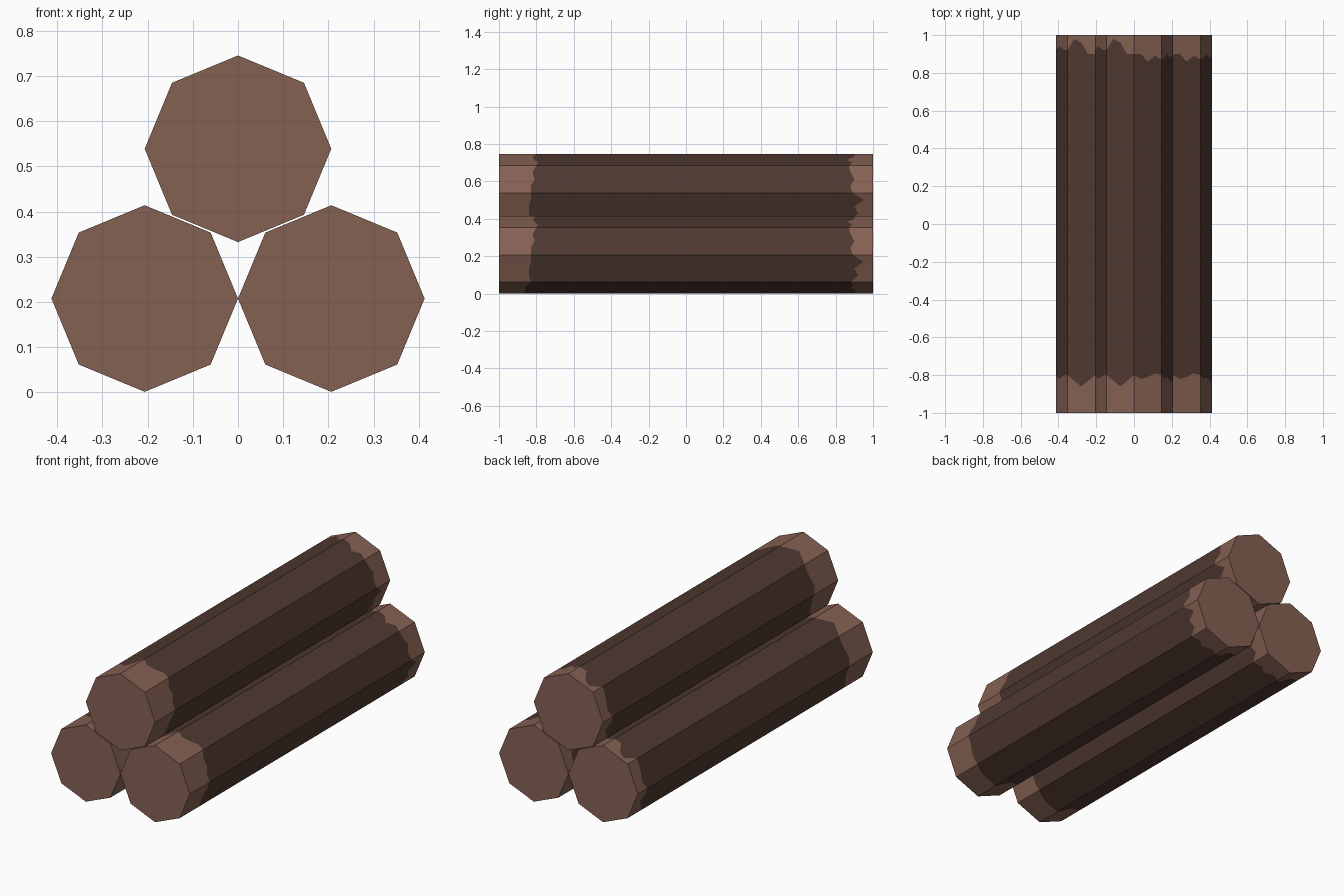
import bpy, bmesh, math

if "Cube" in bpy.data.objects:
    bpy.data.objects.remove(bpy.data.objects["Cube"])

R = 0.2065
SIDES, STEPS = 8, 4

def material(name, rgb):
    m = bpy.data.materials.new(name)
    m.diffuse_color = (*rgb, 1)
    m.use_nodes = True
    m.node_tree.nodes["Principled BSDF"].inputs["Base Color"].default_value = m.diffuse_color
    return m

wood = material("bare wood", (0.235, 0.119, 0.086))
bark = material("dark bark", (0.078, 0.040, 0.030))

# Ragged depth of the stripped wood, four samples per side, clockwise from the top
FRONT = [.20, .18, .19, .21,  .20, .18, .19, .17,  .17, .17, .16, .16,  .17, .15, .14, .14,
         .14, .16, .18, .16,  .15, .17, .19, .20,  .20, .18, .19, .20,  .20, .17, .14, .17]
BACK = [.10, .10, .14, .11,  .13, .12, .10, .12,  .11, .05, .10, .08,  .12, .10, .12, .09,
        .10, .12, .08, .10,  .12, .09, .06, .09,  .08, .06, .07, .08,  .08, .02, .04, .10]

def corner(k):
    a = math.pi / 2 - 2 * math.pi * k / SIDES
    return R * math.cos(a), R * math.sin(a)

def make_log(name, cx, cz):
    bm = bmesh.new()
    rings = []
    for i in range(SIDES * STEPS):
        k, t = i // STEPS, (i % STEPS) / STEPS
        (x0, z0), (x1, z1) = corner(k), corner(k + 1)
        x, z = x0 + (x1 - x0) * t, z0 + (z1 - z0) * t
        ys = (-1, -1 + FRONT[i], 1 - BACK[i], 1)
        rings.append([bm.verts.new((x, y, z)) for y in ys])
    # Sides: bare wood at both ends, bark between
    for i, a in enumerate(rings):
        b = rings[(i + 1) % len(rings)]
        for j in range(3):
            f = bm.faces.new((a[j], b[j], b[j + 1], a[j + 1]))
            f.material_index = 1 if j == 1 else 0
    # Cut ends
    bm.faces.new([r[0] for r in rings])
    bm.faces.new([r[3] for r in rings])
    bmesh.ops.recalc_face_normals(bm, faces=bm.faces)
    me = bpy.data.meshes.new(name)
    bm.to_mesh(me)
    bm.free()
    me.materials.append(wood)
    me.materials.append(bark)
    ob = bpy.data.objects.new(name, me)
    ob.location = (cx, 0, cz)
    bpy.context.collection.objects.link(ob)

make_log("left_log", -R, 0.2075)
make_log("right_log", R, 0.2075)
make_log("top_log", 0, 0.539)
